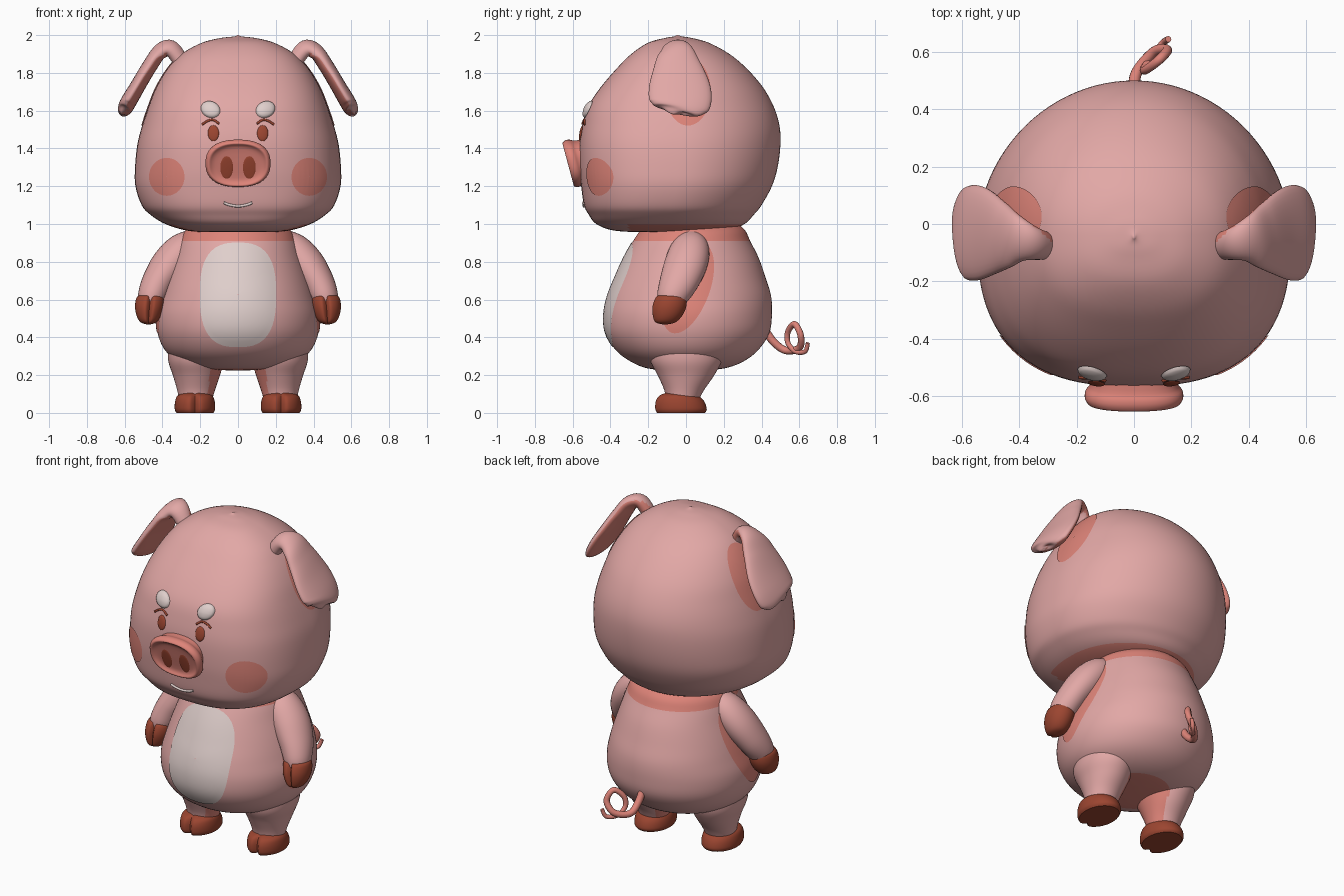
import bpy, math
from mathutils import Vector
from mathutils.bvhtree import BVHTree

if "Cube" in bpy.data.objects:
    bpy.data.objects.remove(bpy.data.objects["Cube"])


def material(name, rgb):
    m = bpy.data.materials.new(name)
    m.use_nodes = True
    m.diffuse_color = (*rgb, 1)
    bsdf = m.node_tree.nodes["Principled BSDF"]
    bsdf.inputs["Base Color"].default_value = (*rgb, 1)
    bsdf.inputs["Roughness"].default_value = 0.7
    return m


PINK = material("skin pink", (0.76, 0.39, 0.38))
CORAL = material("coral", (0.73, 0.23, 0.19))
BROWN = material("hoof brown", (0.33, 0.06, 0.03))
CREAM = material("cream white", (0.74, 0.62, 0.60))


def catmull(rows, sub):
    """Smoothly resample a list of equal-length number tuples."""
    out = []
    for i in range(len(rows) - 1):
        a, b, c, d = (rows[max(i - 1, 0)], rows[i], rows[i + 1],
                      rows[min(i + 2, len(rows) - 1)])
        for k in range(sub):
            t = k / sub
            out.append([q + t * (r - p) / 2 + t * t * (p - 2.5 * q + 2 * r - s / 2)
                        + t ** 3 * (1.5 * (q - r) + (s - p) / 2)
                        for p, q, r, s in zip(a, b, c, d)])
    return out + [list(rows[-1])]


def skin(name, rings, mats, rule=None, caps=True):
    """Join closed rings of points into a smooth surface."""
    n = len(rings[0])
    verts = [p for ring in rings for p in ring]
    faces = [(i * n + j, i * n + (j + 1) % n, (i + 1) * n + (j + 1) % n, (i + 1) * n + j)
             for i in range(len(rings) - 1) for j in range(n)]
    if caps:
        faces += [tuple(reversed(range(n))), tuple(range(len(verts) - n, len(verts)))]
    me = bpy.data.meshes.new(name)
    me.from_pydata(verts, [], faces)
    for m in mats:
        me.materials.append(m)
    # orient outward from the signed volume
    vol = sum(f.center.dot(f.normal) * f.area for f in me.polygons)
    if caps and vol < 0:
        me.flip_normals()
    if rule:
        for f in me.polygons:
            f.material_index = int(rule(f.center, f.normal))
    me.shade_smooth()
    me.set_sharp_from_angle(angle=math.radians(50))
    ob = bpy.data.objects.new(name, me)
    bpy.context.collection.objects.link(ob)
    return ob


def sup(v, p):
    return math.copysign(abs(v) ** (2 / p), v)


def loft(name, stations, mats, rule=None, n=64, sub=5, front=2, notch=0):
    """Upright loft; stations are (cx, cy, z, rx, ry), optional cleft in front."""
    rings = []
    for cx, cy, z, rx, ry in catmull(stations, sub):
        ring = []
        for j in range(n):
            a = 2 * math.pi * j / n
            p = front if math.sin(a) < 0 else 2
            d = abs(a - 1.5 * math.pi)
            f = 1 - notch * math.exp(-(d / 0.17) ** 2)
            ring.append(Vector((cx + rx * f * sup(math.cos(a), p),
                                cy + ry * f * sup(math.sin(a), p), z)))
        rings.append(ring)
    return skin(name, rings, mats, rule)


def sweep(name, stations, wide, s, mats, inner=None, n=32, sub=6):
    """Elliptical tube; stations are (x, y, z, half width, half thickness)."""
    rows = catmull(stations, sub)
    pts = [Vector(r[:3]) for r in rows]
    rings = []
    for i, r in enumerate(rows):
        tan = (pts[min(i + 1, len(pts) - 1)] - pts[max(i - 1, 0)]).normalized()
        w = (wide - tan * wide.dot(tan)).normalized()
        t = w.cross(tan)
        ring = [pts[i] + w * r[3] * math.cos(2 * math.pi * j / n)
                + t * r[4] * math.sin(2 * math.pi * j / n) for j in range(n)]
        rings.append([Vector((s * p.x, p.y, p.z)) for p in ring])
    return skin(name, rings, mats, inner)


def tree(ob):
    return BVHTree.FromPolygons([v.co for v in ob.data.vertices],
                                [f.vertices for f in ob.data.polygons])


def project(bvh, origin, aim, off):
    loc, nor, _, _ = bvh.ray_cast(origin, aim)
    if loc is None:
        loc, nor, _, _ = bvh.find_nearest(origin + aim)
    if nor.dot(aim) > 0:
        nor = -nor
    return loc + nor * off


def decal(name, bvh, origin, aim, ru, rv, mat, turn=0, p=2, off=0.004, bulge=0, n=48):
    """Thin patch laid over a surface."""
    aim = Vector(aim)
    u0 = aim.cross(Vector((0, 0, 1))).normalized()
    v0 = Vector((0, 0, 1))
    u = u0 * math.cos(turn) + v0 * math.sin(turn)
    v = v0 * math.cos(turn) - u0 * math.sin(turn)
    rings = []
    for k in range(11):
        f = max(1 - k / 10, 0.01)
        rings.append([project(bvh, Vector(origin) + u * ru * f * sup(math.cos(a), p)
                              + v * rv * f * sup(math.sin(a), p), aim,
                              off + bulge * math.sqrt(1 - f * f))
                      for a in (2 * math.pi * j / n for j in range(n))])
    ob = skin(name, rings, [mat], caps=False)
    if sum(f.normal.dot(aim) for f in ob.data.polygons) > 0:
        ob.data.flip_normals()
    return ob


def tube(name, pts, radius, mat, taper=1):
    cu = bpy.data.curves.new(name, "CURVE")
    cu.dimensions = "3D"
    cu.bevel_depth, cu.bevel_resolution, cu.use_fill_caps = radius, 4, True
    rows = catmull(pts, 8)
    sp = cu.splines.new("POLY")
    sp.points.add(len(rows) - 1)
    for i, (pt, r) in enumerate(zip(sp.points, rows)):
        pt.co = (*r, 1)
        pt.radius = 1 + (taper - 1) * i / (len(rows) - 1)
    sp.use_smooth = True
    cu.materials.append(mat)
    bpy.context.collection.objects.link(bpy.data.objects.new(name, cu))


def profile(rows):
    """(z, half width, front y, back y) to loft stations."""
    return [(0, (f + b) / 2, z, w, (b - f) / 2) for z, w, f, b in rows]


# Head and torso
head = loft("head", profile([
    (.955, .15, -.20, .12), (.965, .27, -.38, .22), (1.0, .385, -.475, .31),
    (1.05, .465, -.515, .36), (1.1, .51, -.54, .40), (1.2, .543, -.555, .455),
    (1.3, .545, -.565, .485), (1.42, .533, -.565, .50), (1.52, .508, -.55, .495),
    (1.62, .475, -.52, .465), (1.72, .435, -.455, .41), (1.82, .375, -.37, .325),
    (1.9, .30, -.29, .23), (1.96, .19, -.2, .12), (1.985, .09, -.11, .03),
    (1.993, .02, -.065, -.02), (2.0, .004, -.05, -.042)]),
    [PINK, CORAL], lambda c, n: c.z < 1.0 and c.y > -.3, n=96, front=2.6)
torso = loft("torso", profile([
    (.225, .05, -.08, .08), (.235, .2, -.2, .2), (.27, .31, -.29, .30),
    (.33, .385, -.37, .38), (.42, .425, -.425, .44), (.52, .43, -.435, .455),
    (.62, .405, -.415, .45), (.72, .375, -.375, .42), (.82, .34, -.33, .385),
    (.91, .31, -.28, .34), (.97, .275, -.24, .31), (1.02, .2, -.2, .25)]),
    [PINK, CORAL], lambda c, n: c.z > .91 or c.z < .236, n=96)
head_tree, torso_tree = tree(head), tree(torso)
decal("belly_patch", torso_tree, (0, -1, .625), (0, 1, 0), .2, .275, CREAM, p=2.7)

# Snout: tilted oval pad with a dished face
up, ahead = Vector((0, -.26, .966)), Vector((0, -.966, -.26))
snout = skin("snout", [
    [Vector((0, -.622, 1.315)) + ahead * d + Vector((.172 * k * sup(math.cos(a), 2.4), 0, 0))
     + up * .128 * k * sup(math.sin(a), 2.4) for a in (2 * math.pi * j / 64 for j in range(64))]
    for d, k in catmull([(-.1, .85), (-.06, .9), (-.04, .98), (-.02, 1), (-.002, .95),
                         (.002, .88), (-.008, .78), (-.014, .6), (-.014, .02)], 3)], [CORAL])
snout_tree = tree(snout)

# Mouth
tube("mouth", [project(head_tree, Vector((x, -1, 1.095 + 3.2 * x * x)), Vector((0, 1, 0)), .002)
               for x in (-.075, -.045, 0, .045, .075)], .007, CREAM)

# Curly tail
tube("tail", [(0, .40, .47), (0, .46, .38), (.01, .53, .33), (.07, .6, .345), (.115, .607, .41),
              (.09, .575, .47), (.045, .54, .43), (.035, .54, .37), (.06, .58, .325),
              (.1, .63, .325), (.12, .645, .37)], .022, CORAL, taper=.5)

for s, side in ((1, "left"), (-1, "right")):
    # Face details
    front = (0, 1, 0)
    decal(side + "_cheek", head_tree, (s * .375, -1, 1.25), front, .093, .1, CORAL)
    decal(side + "_eye", head_tree, (s * .13, -1, 1.48), front, .029, .042, BROWN, bulge=.008)
    decal(side + "_brow", head_tree, (s * .145, -1, 1.605), front, .052, .042, CREAM,
          turn=s * .4, bulge=.02)
    decal(side + "_nostril", snout_tree, (s * .06, -1, 1.3), front, .034, .06, BROWN, bulge=.004)
    tube(side + "_lash_line", [project(head_tree, Vector((s * x, -1, z)), Vector(front), .003)
                               for x, z in ((.1, 1.53), (.13, 1.55), (.16, 1.545), (.19, 1.525))],
         .006, BROWN)
    # Patches hidden under the ears and arms
    inward = (-s, 0, 0)
    decal(side + "_ear_patch", head_tree, (s, .01, 1.7), inward, .12, .18, CORAL)
    decal(side + "_arm_patch", torso_tree, (s, .01, .66), inward, .115, .25, CORAL, turn=-s * .35)

    # Drooping ear, coral on the inner side
    def inner_ear(c, n, s=s):
        return n.x * s * .8 + n.z * .6 - n.y * .3 < -.35

    sweep(side + "_ear", [
        (.29, -.08, 1.84, .045, .04), (.35, -.07, 1.925, .06, .04), (.41, -.055, 1.915, .09, .04),
        (.465, -.045, 1.84, .125, .04), (.525, -.035, 1.74, .16, .04), (.575, -.03, 1.655, .165, .042),
        (.60, -.035, 1.61, .14, .038), (.612, -.04, 1.59, .07, .02), (.615, -.04, 1.585, .01, .004)],
        Vector((-.09, .32, .13)), s, [PINK, CORAL], inner_ear)

    # Arm and cleft hand hoof
    sweep(side + "_arm", [
        (.22, .03, .92, .07, .06), (.29, .02, .865, .105, .09), (.36, 0, .79, .115, .095),
        (.42, -.035, .70, .105, .085), (.455, -.07, .62, .085, .075), (.465, -.08, .57, .07, .06)],
        Vector((0, 1, .3)), s, [PINK])
    loft(side + "_hand", [
        (s * .46, -.08, .625, .05, .055), (s * .463, -.082, .612, .073, .082),
        (s * .468, -.09, .565, .077, .092), (s * .472, -.1, .515, .065, .08),
        (s * .474, -.11, .48, .042, .055), (s * .474, -.112, .468, .008, .01)],
        [BROWN], notch=.28)

    # Leg and cleft foot
    loft(side + "_leg", [
        (s * .225, -.02, .06, .085, .085), (s * .222, -.01, .12, .1, .105),
        (s * .22, 0, .2, .125, .15), (s * .22, 0, .28, .15, .19), (s * .2, 0, .38, .17, .2)],
        [PINK, CORAL], lambda c, n, s=s: n.x * s < -.6)
    loft(side + "_foot", [
        (s * .228, -.03, 0, .098, .13), (s * .228, -.03, .02, .107, .14),
        (s * .228, -.035, .06, .105, .132), (s * .228, -.04, .09, .093, .108),
        (s * .228, -.04, .106, .06, .07)], [BROWN], notch=.22)
